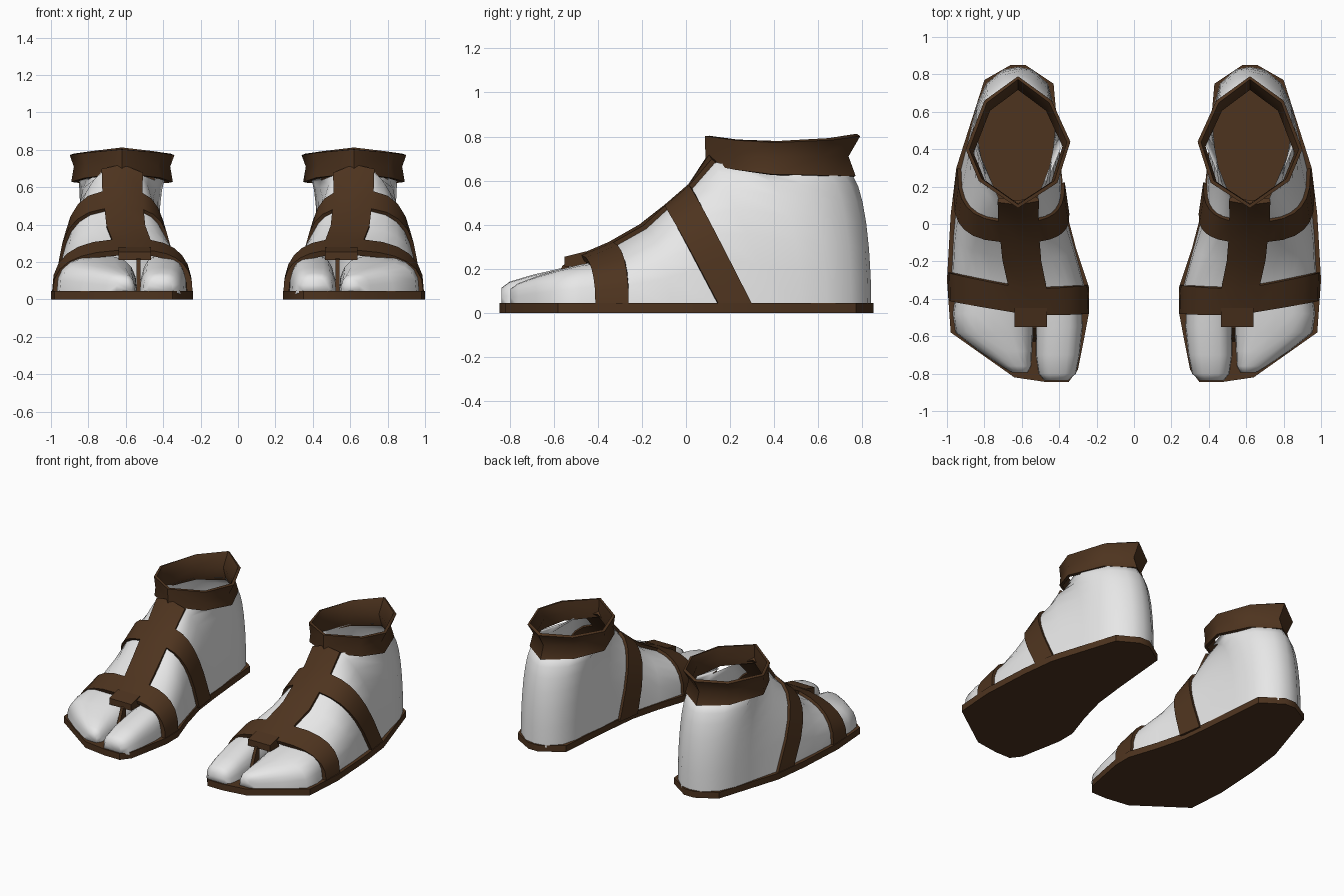
import bpy, bmesh, math
from mathutils import Vector

if "Cube" in bpy.data.objects:
    bpy.data.objects.remove(bpy.data.objects["Cube"])


def material(name, color):
    m = bpy.data.materials.new(name)
    m.diffuse_color = (*color, 1)
    m.use_nodes = True
    m.node_tree.nodes["Principled BSDF"].inputs["Base Color"].default_value = m.diffuse_color
    return m


LEATHER = material("brown leather", (0.076, 0.034, 0.0135))
SKIN = material("pale foot", (0.80, 0.80, 0.80))


def finish(name, bm, mat, thick=0.0, angle=35):
    """Turn a right-hand part into an object, thicken it and mirror it to the other foot."""
    me = bpy.data.meshes.new(name)
    bm.to_mesh(me)
    bm.free()
    me.materials.append(mat)
    ob = bpy.data.objects.new(name, me)
    bpy.context.collection.objects.link(ob)
    bpy.ops.object.select_all(action='DESELECT')
    ob.select_set(True)
    bpy.context.view_layer.objects.active = ob
    if thick:
        s = ob.modifiers.new("thickness", 'SOLIDIFY')
        s.thickness = thick
        s.offset = -1
        bpy.ops.object.modifier_apply(modifier=s.name)
    m = ob.modifiers.new("pair", 'MIRROR')
    m.use_mirror_merge = False
    bpy.ops.object.modifier_apply(modifier=m.name)
    bpy.ops.object.shade_smooth_by_angle(angle=math.radians(angle))
    return ob


def prism(points, vec):
    """Closed solid from a flat polygon pushed along a vector."""
    bm = bmesh.new()
    f = bm.faces.new([bm.verts.new(p) for p in points])
    top = bmesh.ops.extrude_face_region(bm, geom=[f])
    bmesh.ops.translate(bm, vec=vec,
                        verts=[v for v in top['geom'] if isinstance(v, bmesh.types.BMVert)])
    bmesh.ops.recalc_face_normals(bm, faces=bm.faces)
    return bm


def loft(rows, cap=False, closed=False):
    """Skin a list of equally long point rows."""
    bm = bmesh.new()
    vs = [[bm.verts.new(p) for p in r] for r in rows]
    n = len(rows[0])
    for a, b in zip(vs, vs[1:]):
        for j in range(n if closed else n - 1):
            k = (j + 1) % n
            bm.faces.new((a[j], a[k], b[k], b[j]))
    if cap:
        bm.faces.new(vs[0])
        bm.faces.new(vs[-1])
    bmesh.ops.recalc_face_normals(bm, faces=bm.faces)
    return bm


# Sole
outline = [(.35, -.845), (.47, -.845), (.64, -.82), (.98, -.58), (1.0, -.3), (.98, .05),
           (.95, .3), (.80, .77), (.66, .85), (.58, .85), (.43, .75), (.39, .3),
           (.365, .08), (.31, -.13), (.24, -.34), (.24, -.47), (.27, -.63), (.30, -.78)]
finish("sole", prism([(x, y, 0) for x, y in outline], (0, 0, .045)), LEATHER)

# Foot shell: each section runs from the sole edge up to the instep or ankle opening
# base y inner/outer, base x inner/outer, top y, top z, top x inner/outer, roundness
Z0, N = .03, 7
sections = [
    (-.48, -.41, .262, .972, -.48, .245, .55, .55, .75),
    (-.33, -.26, .265, .975, -.34, .305, .57, .57, .73),
    (-.14, -.06, .315, .965, -.20, .385, .60, .60, .70),
    (.05, .15, .365, .945, -.085, .475, .61, .61, .66),
    (.22, .30, .390, .925, .025, .570, .62, .62, .64),
    (.38, .42, .400, .895, .118, .710, .62, .62, .82),
    (.52, .52, .420, .870, .26, .650, .45, .79, .88),
    (.64, .64, .430, .840, .42, .640, .385, .855, .90),
    (.75, .75, .460, .790, .63, .635, .465, .775, .95),
    (.825, .825, .540, .700, .69, .635, .55, .69, 1.0),
    (.84, .84, .620, .620, .735, .635, .62, .62, 1.0),
]
ANKLE = 5      # sections after this one end at the ankle opening
STRAPS = (0, 3)


def half(i, outer):
    yi, yo, xi, xo, yt, zt, ti, to, e = sections[i]
    yb, xb, xt = (yo, xo, to) if outer else (yi, xi, ti)
    if i <= ANKLE:      # keep the last column the width of the centre strap
        last = math.acos((.1 / abs(xb - xt)) ** (1 / e))
    else:
        last = math.pi / 2 * (N - 1) / N
    pts = []
    for t in [last * j / (N - 1) for j in range(N)] + [math.pi / 2]:
        c, s = max(0, math.cos(t)) ** e, max(0, math.sin(t)) ** e
        w = 1 - c if i < 2 or i > ANKLE else (s + 1 - c) / 2 if i == 2 else s
        pts.append((xt + (xb - xt) * c, yb + (yt - yb) * w, Z0 + (zt - Z0) * s))
    return pts


bm = bmesh.new()
for outer in (False, True):
    grid = [[bm.verts.new(p) for p in half(i, outer)] for i in range(len(sections))]
    for i in range(len(grid) - 1):
        for j in range(N):
            if i == ANKLE and j == N - 1:
                continue        # opening behind the top of the centre strap
            q = (grid[i][j], grid[i][j + 1], grid[i + 1][j + 1], grid[i + 1][j])
            f = bm.faces.new(q if not outer else q[::-1])
            f.material_index = int(i in STRAPS or (j == N - 1 and i < ANKLE))
bmesh.ops.remove_doubles(bm, verts=bm.verts, dist=.0005)
bmesh.ops.recalc_face_normals(bm, faces=bm.faces)
centre = Vector((.62, .3, .2))
if sum(f.normal.dot(f.calc_center_median() - centre) for f in bm.faces) < 0:
    bmesh.ops.reverse_faces(bm, faces=bm.faces)
bm.normal_update()

# Straps: marked faces of the foot shell, lifted off the surface
straps = bm.copy()
straps.normal_update()
for v, n in [(v, v.normal.copy()) for v in straps.verts]:
    v.co += n * .02
bmesh.ops.delete(straps, geom=[f for f in straps.faces if not f.material_index],
                 context='FACES')
for b in (bm, straps):
    for f in b.faces:
        f.material_index = 0
finish("foot", bm, SKIN, angle=60)
finish("straps", straps, LEATHER, thick=.03)


# Toes: big toe and the grouped small toes, as rows of y, x0, x1, height, underside
def toe(name, rows):
    loops = []
    for y, x0, x1, h, z in rows:
        loop = []
        for k in range(11):
            a = math.pi * k / 10
            c = math.cos(a)
            loop.append(((x0 + x1) / 2 + (x1 - x0) / 2 * math.copysign(abs(c) ** .7, c),
                         y, z + (h - z) * max(0, math.sin(a)) ** .7))
        loops.append(loop)
    finish(name, loft(loops, cap=True, closed=True), SKIN, angle=70)


toe("big_toe", [(-.40, .28, .52, .235, Z0), (-.55, .275, .525, .207, Z0),
                (-.70, .29, .525, .172, Z0), (-.80, .31, .51, .142, Z0),
                (-.836, .35, .48, .115, .045)])
toe("small_toes", [(-.38, .54, .955, .235, Z0), (-.48, .54, .97, .22, Z0),
                   (-.58, .54, .955, .195, Z0), (-.68, .545, .83, .165, Z0),
                   (-.76, .55, .71, .135, Z0), (-.795, .57, .65, .11, .045)])

# Front tab of the centre strap and the thong between the toes
finish("front_tab", prism([(.465, -.55, .21), (.465, -.55, .255), (.465, -.45, .28),
                           (.465, -.45, .21)], (.175, 0, 0)), LEATHER)
finish("toe_thong", prism([(.522, -.53, .23), (.522, -.56, .215), (.522, -.63, .04),
                           (.522, -.53, .04)], (.022, 0, 0)), LEATHER)

# Ankle collar: pinched in the middle, flared at the top
ring = [(.62, .085), (.83, .23), (.90, .40), (.80, .66), (.62, .79), (.44, .66),
        (.34, .44), (.41, .22)]


def collar_ring(scale, shift, height):
    return [(.62 + (x - .62) * scale, .44 + shift + (y - .44) * scale, height(y))
            for x, y in ring]


low = collar_ring(.97, -.01, lambda y: .675 - .04 * min(1, (y - .085) / .25) - .02 * (y - .085))
mid = collar_ring(.92, -.025, lambda y: .71)
top = collar_ring(1.0, 0, lambda y: .772 + .03 * ((y - .44) / .35) ** 2)
bm = loft([low, mid, top], closed=True)
if sum(f.normal.dot(f.calc_center_median() - Vector((.62, .44, .7))) for f in bm.faces) < 0:
    bmesh.ops.reverse_faces(bm, faces=bm.faces)
finish("ankle_collar", bm, LEATHER, thick=.02, angle=50)
